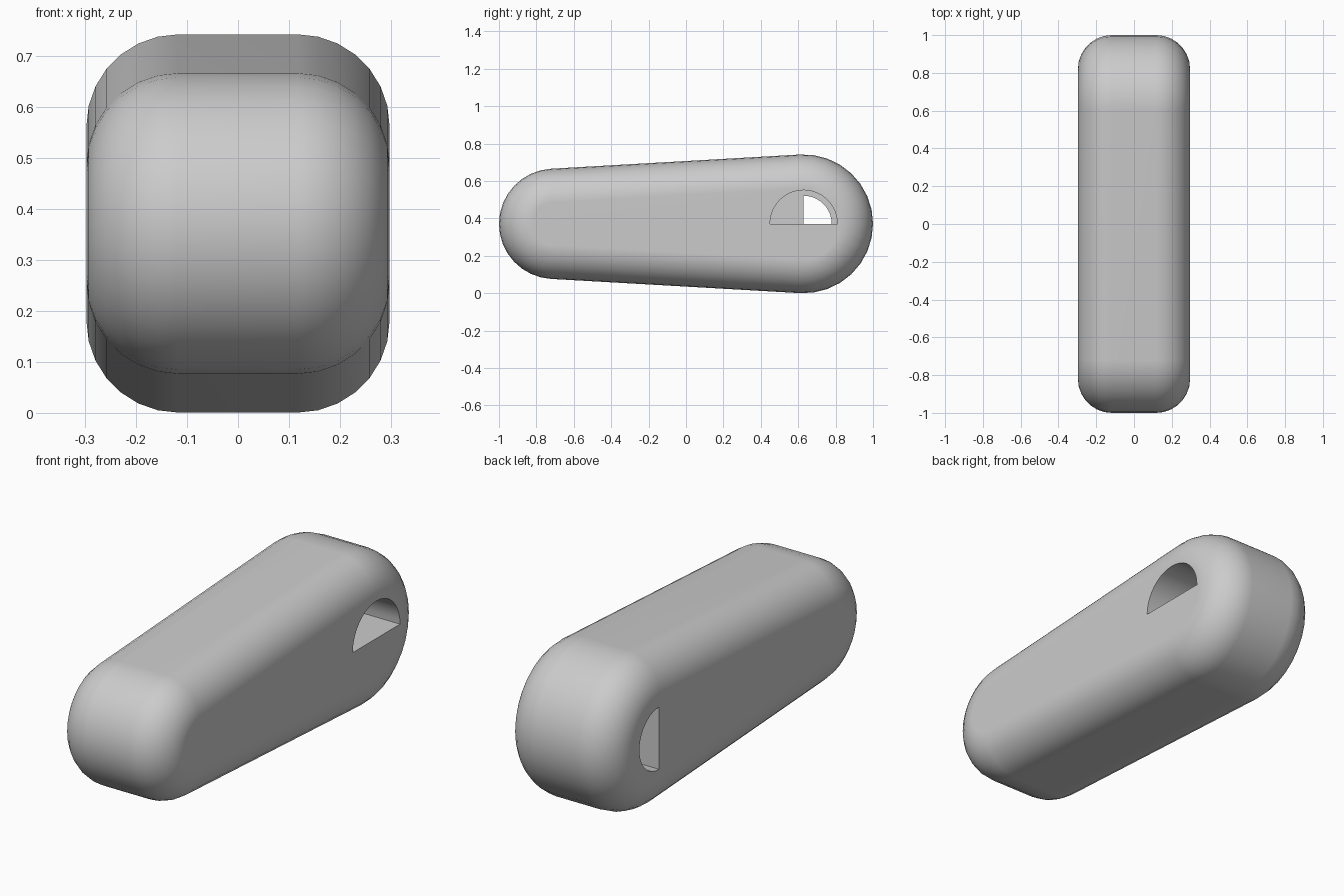
import bpy, bmesh, math

old = bpy.data.objects.get("Cube")
if old:
    bpy.data.objects.remove(old, do_unlink=True)

grey = bpy.data.materials.new("light_grey")
grey.use_nodes = True
colour = (0.6, 0.6, 0.6, 1)
grey.diffuse_color = colour
grey.node_tree.nodes["Principled BSDF"].inputs["Base Color"].default_value = colour

ZC = 0.371                       # height of the long axis
BACK_Y, BACK_R = 0.629, 0.371    # large round end
FRONT_Y, FRONT_R = -0.705, 0.295  # small round end
HALF_W, ROUND = 0.297, 0.18      # half width and edge rounding
ARC, STEPS = 16, 7               # segments of each end and of the rounding


def arc(cy, r, a0, a1, n):
    return [(cy + r * math.cos(a0 + (a1 - a0) * i / n),
             ZC + r * math.sin(a0 + (a1 - a0) * i / n)) for i in range(n + 1)]


def outline(shrink):
    """Two circles joined by their outer tangents, offset inwards."""
    t = math.pi / 2 + math.asin((BACK_R - FRONT_R) / (BACK_Y - FRONT_Y))
    return (arc(BACK_Y, BACK_R - shrink, -t, t, ARC)
            + arc(FRONT_Y, FRONT_R - shrink, t, 2 * math.pi - t, ARC))


def loft(name, sections):
    """Skin a list of (x, outline) sections and cap both ends."""
    bm = bmesh.new()
    rings = [[bm.verts.new((x, y, z)) for y, z in pts] for x, pts in sections]
    n = len(rings[0])
    for a, b in zip(rings, rings[1:]):
        for i in range(n):
            j = (i + 1) % n
            bm.faces.new((a[i], a[j], b[j], b[i]))
    bm.faces.new(rings[0])
    bm.faces.new(rings[-1])
    bmesh.ops.recalc_face_normals(bm, faces=bm.faces)
    mesh = bpy.data.meshes.new(name)
    bm.to_mesh(mesh)
    bm.free()
    mesh.materials.append(grey)
    ob = bpy.data.objects.new(name, mesh)
    bpy.context.collection.objects.link(ob)
    return ob


# Tapered body with rounded long edges
half = []
for i in range(STEPS + 1):
    a = math.pi / 2 * i / STEPS
    half.append((HALF_W - ROUND + ROUND * math.sin(a), outline(ROUND * (1 - math.cos(a)))))
body = loft("body", [(-x, p) for x, p in reversed(half)] + half)

# Half-round sockets: upper half on +x, rear half on -x, meeting in the middle
upper = arc(BACK_Y, 0.18, 0, math.pi, 20)
rear = arc(BACK_Y, 0.15, -math.pi / 2, math.pi / 2, 20)
bpy.context.view_layer.objects.active = body
body.select_set(True)
for name, x0, x1, pts in (("upper_socket_cutter", 0, 0.4, upper),
                          ("rear_socket_cutter", -0.4, 0.002, rear)):
    cutter = loft(name, [(x0, pts), (x1, pts)])
    cutter.hide_render = True
    mod = body.modifiers.new(name, "BOOLEAN")
    mod.operation, mod.solver, mod.object = "DIFFERENCE", "EXACT", cutter
    bpy.ops.object.modifier_apply(modifier=mod.name)
    bpy.data.objects.remove(cutter, do_unlink=True)

# Smooth shading with flat sides
bpy.ops.object.shade_smooth_by_angle(angle=math.radians(30))
weighted = body.modifiers.new("weighted_normals", "WEIGHTED_NORMAL")
weighted.keep_sharp = True
